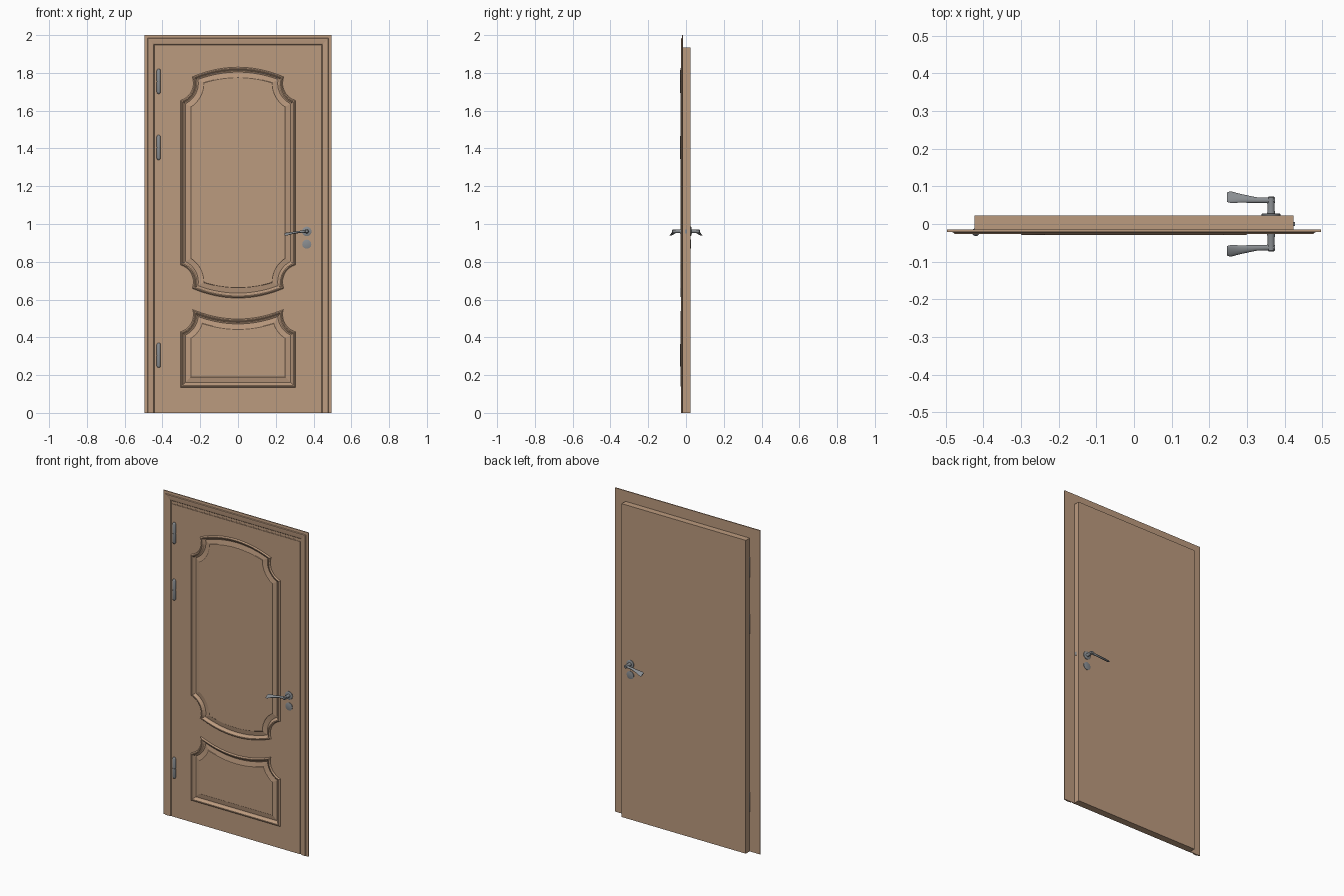
import bpy, bmesh, math
from mathutils import Vector
from mathutils.geometry import tessellate_polygon

if "Cube" in bpy.data.objects:
    bpy.data.objects.remove(bpy.data.objects["Cube"])


def material(name, rgb):
    m = bpy.data.materials.new(name)
    m.diffuse_color = (*rgb, 1)
    m.use_nodes = True
    m.node_tree.nodes["Principled BSDF"].inputs["Base Color"].default_value = m.diffuse_color
    return m


WOOD = material("tan wood", (0.50, 0.325, 0.21))
METAL = material("grey metal", (0.25, 0.265, 0.28))


def finish(bm, name, mat, smooth=None):
    bmesh.ops.recalc_face_normals(bm, faces=bm.faces)
    me = bpy.data.meshes.new(name)
    bm.to_mesh(me)
    bm.free()
    me.materials.append(mat)
    ob = bpy.data.objects.new(name, me)
    bpy.context.collection.objects.link(ob)
    if smooth:
        bpy.context.view_layer.objects.active = ob
        ob.select_set(True)
        bpy.ops.object.shade_smooth_by_angle(angle=math.radians(smooth))
        ob.select_set(False)
    return ob


def bridge(bm, rings, closed=True):
    """Join rings of vertices with quads."""
    for a, b in zip(rings, rings[1:]):
        n = len(a)
        for i in range(n if closed else n - 1):
            j = (i + 1) % n
            bm.faces.new((a[i], a[j], b[j], b[i]))


def ring(bm, pts):
    return [bm.verts.new(p) for p in pts]


def fill(bm, rings):
    """Flat fill of an outline with optional holes."""
    flat = [v for r in rings for v in r]
    for tri in tessellate_polygon([[Vector((v.co.x, v.co.z, 0)) for v in r] for r in rings]):
        bm.faces.new([flat[i] for i in tri])


def loft(name, mat, loops, smooth=35):
    bm = bmesh.new()
    rings = [ring(bm, l) for l in loops]
    bridge(bm, rings)
    bm.faces.new(rings[0])
    bm.faces.new(rings[-1])
    return finish(bm, name, mat, smooth)


# Panel outlines: straight sides, scooped corners, bowed top
W, CX, CR = 0.304, 0.33, 0.094


def crown(d, cz, peak, bow):
    r = CR + d
    top = lambda x: peak - d + bow * x * x
    a0 = 2 * math.pi - math.acos((W - d - CX) / r)
    lo, hi = math.radians(100), a0
    for _ in range(40):
        mid = (lo + hi) / 2
        if cz + r * math.sin(mid) > top(CX + r * math.cos(mid)):
            lo = mid
        else:
            hi = mid
    half = []
    for i in range(11):
        a = a0 + (hi - a0) * i / 10
        half.append((CX + r * math.cos(a), cz + r * math.sin(a)))
    x1 = half[-1][0]
    half += [(x1 * (1 - i / 10), top(x1 * (1 - i / 10))) for i in range(1, 11)]
    return half + [(-x, z) for x, z in reversed(half[:-1])]


def upper_panel(d):
    up = crown(d, 1.745, 1.83, -0.87)
    return up + [(x, 2 * 1.219 - z) for x, z in reversed(up)]


def lower_panel(d):
    return crown(d, 0.52, 0.497, 0.87) + [(-W + d, 0.135 + d), (W - d, 0.135 + d)]


# Door leaf: front face with two moulded panels, lipped edge, flat back
MOULD = [(0, -0.021), (0.002, -0.026), (0.006, -0.029), (0.011, -0.0285), (0.016, -0.024),
         (0.02, -0.017), (0.026, -0.014), (0.053, -0.019), (0.055, -0.021)]


def rect(w, z1, y):
    return [(-w, y, 0), (w, y, 0), (w, y, z1), (-w, y, z1)]


bm = bmesh.new()
edge = [ring(bm, rect(*r)) for r in [(0.438, 1.93, -0.021), (0.438, 1.93, -0.018),
                                     (0.424, 1.935, -0.018), (0.424, 1.935, 0.0225)]]
bridge(bm, edge)
bm.faces.new(edge[-1])
holes = []
for outline in (upper_panel, lower_panel):
    rings = [ring(bm, [(x, y, z) for x, z in outline(d)]) for d, y in MOULD]
    bridge(bm, rings)
    fill(bm, [rings[-1]])
    holes.append(rings[0])
fill(bm, [edge[0]] + holes)
finish(bm, "door_leaf", WOOD)

# Frame: architrave profile mitred around three sides
PROFILE = [(0, -0.015), (0, -0.021), (0.016, -0.022), (0.019, -0.026), (0.028, -0.0255),
           (0.043, -0.024), (0.049, -0.0225), (0.053, -0.0175), (0.076, -0.0175), (0.076, -0.015)]
H = 0.496
bm = bmesh.new()
path = [ring(bm, [(s * (H - d), y, 0 if low else 2 - d) for d, y in PROFILE])
        for s, low in ((-1, True), (-1, False), (1, False), (1, True))]
bridge(bm, path)
bm.faces.new(path[0])
bm.faces.new(path[-1])
finish(bm, "door_frame", WOOD)


def turned(name, center, axis, stations, n=24):
    """Round part from (position along axis, radius) stations."""
    loops = []
    for t, r in stations:
        loop = []
        for i in range(n):
            a = 2 * math.pi * i / n
            u, v = r * math.cos(a), r * math.sin(a)
            off = (u, v, t) if axis == "z" else (u, t, v)
            loop.append(tuple(c + o for c, o in zip(center, off)))
        loops.append(loop)
    return loft(name, METAL, loops)


# Hinges
for i, z in enumerate((1.755, 1.405, 0.305)):
    turned(f"hinge_{i + 1}", (-0.42, -0.0215, z), "z",
           [(-0.066, 0.004), (-0.063, 0.008), (-0.056, 0.0105), (-0.002, 0.0105), (-0.002, 0.009),
            (0.002, 0.009), (0.002, 0.0105), (0.056, 0.0105), (0.063, 0.008), (0.066, 0.004)], 16)

# Handle sets on both sides: rose, neck, flared lever, lock rose
LEVER = [(0.374, 0.063, 0.961, 0.0075, 0.008, 0), (0.355, 0.063, 0.961, 0.008, 0.0075, 0),
         (0.325, 0.0635, 0.958, 0.0075, 0.006, -8), (0.285, 0.068, 0.952, 0.012, 0.005, -18),
         (0.256, 0.0715, 0.946, 0.017, 0.004, -25), (0.247, 0.071, 0.945, 0.014, 0.003, -25)]
for side, s, face in (("front", -1, 0.021), ("back", 1, 0.0225)):
    turned(f"{side}_handle_rose", (0.364, 0, 0.961), "y",
           [(s * (face - 0.002), 0.025), (s * (face + 0.004), 0.025), (s * (face + 0.006), 0.021)])
    turned(f"{side}_handle_neck", (0.364, 0, 0.961), "y",
           [(s * face, 0.012), (s * 0.035, 0.0095), (s * 0.07, 0.0095), (s * 0.073, 0.007)], 16)
    turned(f"{side}_lock_rose", (0.364, 0, 0.893), "y",
           [(s * (face - 0.002), 0.024), (s * (face + 0.003), 0.024), (s * (face + 0.004), 0.021)])
    loops = []
    for x, y, z, hy, hz, tilt in LEVER:
        t = math.radians(tilt)
        loop = []
        for i in range(16):
            a = 2 * math.pi * i / 16
            u, v = hy * math.cos(a), hz * math.sin(a)
            loop.append((x, s * (y + u * math.cos(t) - v * math.sin(t)),
                         z + u * math.sin(t) + v * math.cos(t)))
        loops.append(loop)
    loft(f"{side}_handle_lever", METAL, loops)

# Latch on the lock edge
bm = bmesh.new()
bmesh.ops.create_cube(bm, size=1)
for v in bm.verts:
    v.co = (0.4245 + v.co.x * 0.005, v.co.y * 0.01, 0.961 + v.co.z * 0.022)
finish(bm, "latch_bolt", METAL)
